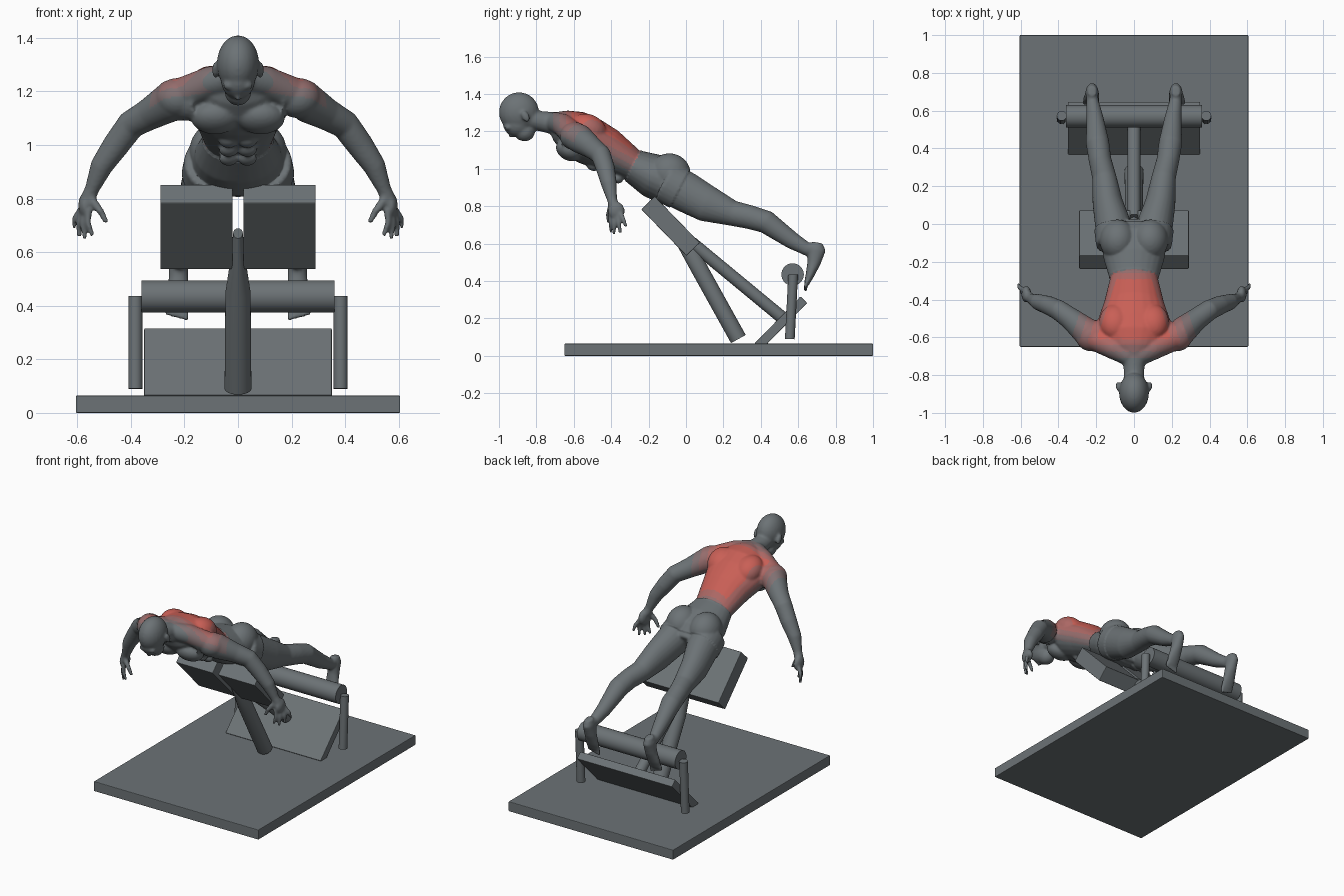
import bpy, bmesh, math
from mathutils import Vector, Matrix

cube = bpy.data.objects.get("Cube")
if cube:
    bpy.data.objects.remove(cube)


def material(name, rgb):
    m = bpy.data.materials.new(name)
    m.use_nodes = True
    m.diffuse_color = (*rgb, 1)
    bsdf = next(n for n in m.node_tree.nodes if n.type == 'BSDF_PRINCIPLED')
    bsdf.inputs["Base Color"].default_value = (*rgb, 1)
    return m


# Grey plus a stepped blend towards the red of the worked muscles
GREY, RED = Vector((.15, .17, .18)), Vector((.62, .11, .085))
grey = material("slate grey", GREY)
tints = [material(n, GREY.lerp(RED, f)) for n, f in
         (("faint red", .14), ("dusty red", .32), ("soft red", .55), ("muscle red", .92))]


def finish(name, bm, bevel=0):
    mesh = bpy.data.meshes.new(name)
    bmesh.ops.recalc_face_normals(bm, faces=bm.faces)
    bm.to_mesh(mesh)
    bm.free()
    ob = bpy.data.objects.new(name, mesh)
    bpy.context.collection.objects.link(ob)
    mesh.materials.append(grey)
    bpy.ops.object.select_all(action='DESELECT')
    ob.select_set(True)
    bpy.context.view_layer.objects.active = ob
    if bevel:
        mod = ob.modifiers.new("bevel", 'BEVEL')
        mod.width, mod.segments = bevel, 2
    else:
        bpy.ops.object.shade_smooth_by_angle(angle=math.radians(40))
    return ob


def tube(bm, rows, side=1, seg=24):
    """Loft ellipses given as (x, y, z, sideways radius, depth radius)."""
    pts = [Vector((r[0] * side, r[1], r[2])) for r in rows]
    rings = []
    for i, (p, r) in enumerate(zip(pts, rows)):
        t = (pts[min(i + 1, len(pts) - 1)] - pts[max(i - 1, 0)]).normalized()
        u = Vector((1, 0, 0)) if abs(t.x) < .95 else Vector((0, 1, 0))
        u = (u - t * u.dot(t)).normalized()
        v = t.cross(u)
        angles = [math.tau * k / seg for k in range(seg)]
        rings.append([bm.verts.new(p + u * r[3] * math.cos(a) + v * r[-1] * math.sin(a))
                      for a in angles])
    for a, b in zip(rings, rings[1:]):
        for k in range(seg):
            n = (k + 1) % seg
            bm.faces.new((a[k], a[n], b[n], b[k]))
    bm.faces.new(rings[0])
    bm.faces.new(rings[-1])


def ball(bm, centre, radii, tilt=0):
    m = Matrix.Translation(centre) @ Matrix.Rotation(tilt, 4, 'X') @ Matrix.Diagonal((*radii, 1))
    bmesh.ops.create_uvsphere(bm, u_segments=24, v_segments=16, radius=1, matrix=m)


def slab(name, a, b, thick, x0, x1):
    """Board running from a to b in the side plane."""
    a, b = Vector((0, *a)), Vector((0, *b))
    d = b - a
    mid = (a + b) / 2 + Vector(((x0 + x1) / 2, 0, 0))
    bm = bmesh.new()
    bmesh.ops.create_cube(bm, size=1, matrix=Matrix.Translation(mid)
                          @ Matrix.Rotation(math.atan2(d.z, d.y), 4, 'X')
                          @ Matrix.Diagonal((x1 - x0, d.length, thick, 1)))
    return finish(name, bm, .004)


def rod(name, rows, side=1):
    bm = bmesh.new()
    tube(bm, rows, side, 32)
    return finish(name, bm)


# Bench
slab("base_plate", (-.65, .0325), (1, .0325), .065, -.605, .605)
slab("foot_plate", (.385, .05), (.63, .3), .05, -.35, .35)
slab("left_pad", (-.203, .818), (.038, .57), .1, .02, .29)
slab("right_pad", (-.203, .818), (.038, .57), .1, -.29, -.02)
rod("front_post", [(0, -.05, .67, .018, .035), (0, .02, .56, .03, .045),
                   (0, .08, .45, .047, .045), (0, .28, .09, .05, .045)])
rod("rear_strut", [(0, .03, .605, .034), (0, .52, .2, .034)])
rod("ankle_roller", [(-.36, .57, .435, .06), (.36, .57, .435, .06)])
for side, label in ((1, "left"), (-1, "right")):
    rod(label + "_roller_upright", [(.383, .555, .09, .026), (.383, .573, .435, .026)], side)

# Person: torso and neck
body = bmesh.new()
tube(body, [(0, -.83, 1.265, .055, .05), (0, -.76, 1.252, .055, .055), (0, -.71, 1.245, .065, .06),
            (0, -.67, 1.23, .125, .09), (0, -.6, 1.195, .185, .122), (0, -.52, 1.15, .195, .13),
            (0, -.42, 1.1, .16, .118), (0, -.28, 1.015, .125, .085), (0, -.18, .965, .155, .112),
            (0, -.08, .92, .17, .115), (0, -.01, .88, .12, .08)])

# Head
ball(body, (0, -.893, 1.302), (.079, .107, .107))
ball(body, (0, -.9, 1.245), (.064, .08, .075))
ball(body, (0, -.862, 1.2), (.05, .055, .053))
ball(body, (0, -.924, 1.187), (.013, .016, .028), -.8)
ball(body, (0, -.888, 1.165), (.022, .016, .012))

for s in (1, -1):
    ball(body, (s * .084, -.858, 1.28), (.013, .02, .033), .5)
    ball(body, (s * .03, -.95, 1.222), (.026, .02, .018))
    # Trapezius, shoulder, chest, shoulder blade and buttock
    tube(body, [(.02, -.7, 1.25, .055), (.1, -.66, 1.235, .06), (.2, -.61, 1.19, .065)], s)
    ball(body, (s * .225, -.595, 1.175), (.085, .08, .075))
    ball(body, (s * .085, -.625, 1.1), (.09, .075, .055), -.5)
    ball(body, (s * .1, -.52, 1.215), (.085, .1, .075), -.45)
    ball(body, (s * .085, -.085, .975), (.09, .105, .1), -.5)
    # Abdominal muscles
    for k in range(3):
        ball(body, (s * .035, -.5 + k * .065, 1.015 - k * .033), (.036, .035, .025), -.45)
    # Arm
    tube(body, [(.15, -.6, 1.17, .085), (.25, -.575, 1.165, .078), (.33, -.505, 1.115, .06),
                (.4, -.455, 1.075, .054), (.455, -.43, 1.0, .05), (.51, -.412, .92, .042),
                (.545, -.395, .835, .027), (.56, -.385, .8, .028)], s)
    # Hand with spread fingers
    palm = Vector((.57, -.372, .775))
    ball(body, (s * palm.x, palm.y, palm.z), (.026, .044, .048))
    tips = ((.543, -.402, .66), (.57, -.385, .647), (.592, -.352, .657), (.612, -.32, .69))
    for k, tip in enumerate(tips):
        root = palm + Vector((-.012 + k * .009, -.03 + k * .018, -.015))
        middle = root.lerp(Vector(tip), .5) + Vector((.01, 0, 0))
        tube(body, [(*root, .014), (*middle, .0125), (*tip, .009)], s, 12)
    tube(body, [(.55, -.4, .8, .018), (.515, -.415, .755, .014), (.49, -.415, .71, .01)], s, 12)
    # Leg
    tube(body, [(.095, -.1, .93, .1, .11), (.112, 0, .875, .095, .108), (.14, .115, .812, .08, .098),
                (.158, .25, .762, .064, .068), (.18, .34, .742, .06, .064), (.193, .43, .715, .062, .062),
                (.208, .57, .615, .044, .046), (.22, .65, .57, .033, .036), (.222, .71, .575, .03, .032)], s)
    # Foot and toes
    tube(body, [(.222, .705, .605, .024, .028), (.222, .698, .57, .034, .05), (.222, .685, .5, .037, .036),
                (.226, .662, .43, .044, .023), (.228, .645, .385, .043, .014)], s)
    for k in range(5):
        x = .194 + k * .017
        tube(body, [(x, .647, .4, .011), (x, .637, .345 + k * .005, .009)], s, 12)

person = finish("person", body)

# Fuse the lofts into a single smooth skin
remesh = person.modifiers.new("fuse", 'REMESH')
remesh.mode, remesh.voxel_size = 'VOXEL', .0075
blend = person.modifiers.new("blend", 'SMOOTH')
blend.factor, blend.iterations = .5, 5
for name in ("fuse", "blend"):
    bpy.ops.object.modifier_apply(modifier=name)
skin = person.data
if not skin.materials:
    skin.materials.append(grey)
for m in tints:
    skin.materials.append(m)


def along(p):
    return p.y * .89 - p.z * .46


# Shorts stand slightly proud of the skin
normals = [v.normal.copy() for v in skin.vertices]
for v, n in zip(skin.vertices, normals):
    if -.72 < along(v.co) < -.44 and abs(v.co.x) < .27:
        v.co += n * .007


# Worked muscles: red core over the back, fading outwards in bands
for f in skin.polygons:
    f.use_smooth = True
    c = f.center
    height = c.y * .46 + c.z * .89
    half_width = .085 + (-.3 - c.y) * .33
    d = max(-.6 - c.y, c.y + .3, (abs(c.x) - half_width) * .75, .85 - height)
    f.material_index = 0
    if along(c) < -.72:
        f.material_index = sum(d < limit for limit in (.11, .075, .04, .008))
skin.update()
